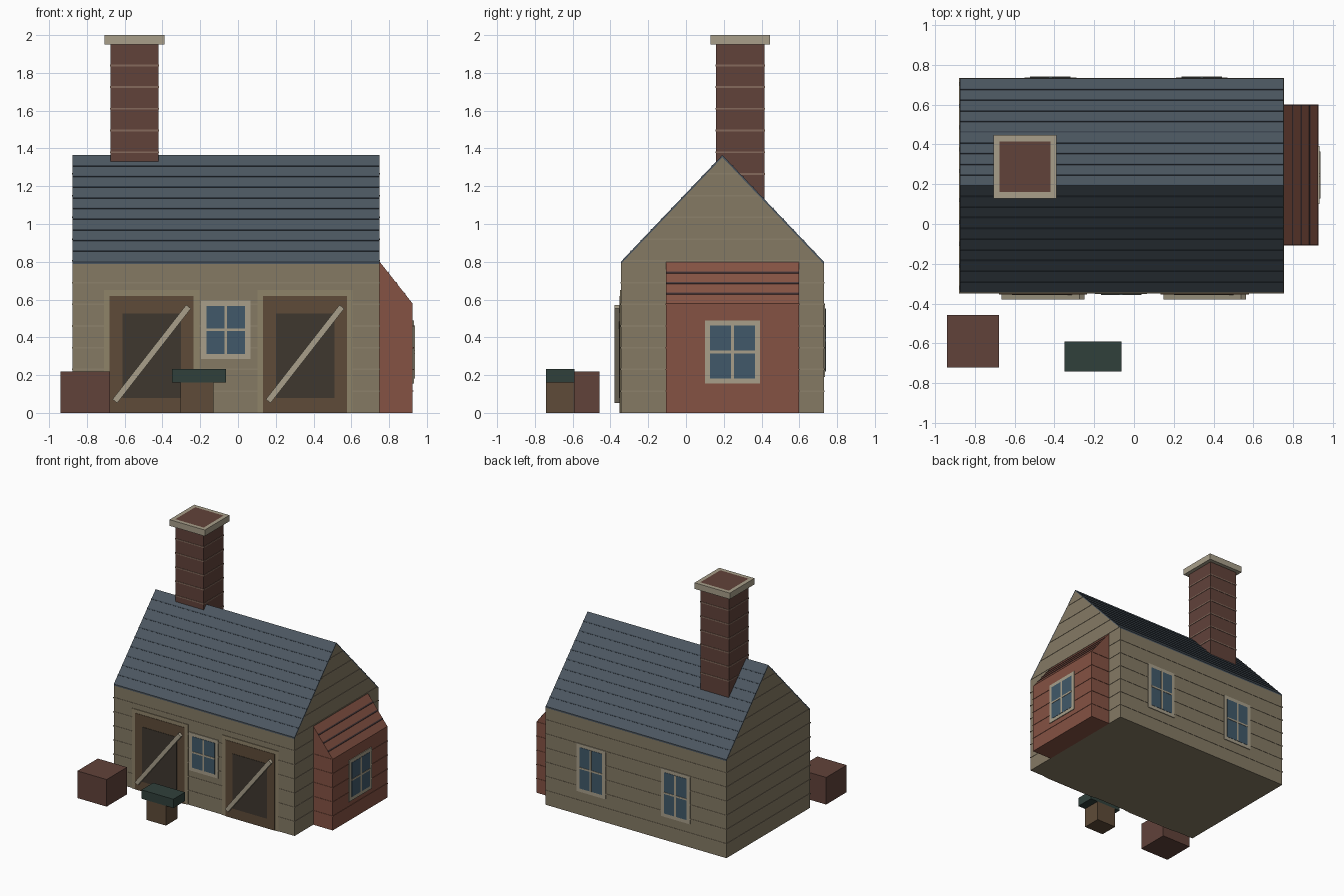
import bpy, math

if "Cube" in bpy.data.objects:
    bpy.data.objects.remove(bpy.data.objects["Cube"])

def material(name, hexa):
    m = bpy.data.materials.new(name)
    c = [int(hexa[i:i + 2], 16) / 255 for i in (0, 2, 4)]
    m.diffuse_color = [((v + 0.055) / 1.055) ** 2.4 if v > 0.04 else v / 12.92 for v in c] + [1]
    m.use_nodes = True
    m.node_tree.nodes["Principled BSDF"].inputs["Base Color"].default_value = m.diffuse_color
    return m

WALL = material("plaster", "857A64")
JOINT = material("wall_joint", "8C816B")
SLATE = material("slate", "4C5761")
SLATE_LINE = material("slate_line", "3B454F")
BRICK = material("red_brick", "855243")
DARK_BRICK = material("dark_brick", "61423A")
MORTAR = material("mortar", "856A5C")
BRICK_LINE = material("brick_line", "4A3A3C")
TRIM = material("trim", "A89F8A")
FRAME = material("door_frame", "8F8369")
WOOD = material("wood", "5E4B38")
SHADOW = material("dark_panel", "3E372F")
GLASS = material("glass", "41596A")
IRON = material("iron", "30403B")

def prism(name, pts, a, b, mat, axis="x"):
    """Extrude a profile: (y, z) points along x, or (x, z) points along y."""
    n = len(pts)
    if axis == "x":
        verts = [(t, p, z) for t in (a, b) for p, z in pts]
    else:
        verts = [(p, t, z) for t in (b, a) for p, z in pts]
    faces = [list(range(n))[::-1], list(range(n, 2 * n))]
    faces += [[i, (i + 1) % n, n + (i + 1) % n, n + i] for i in range(n)]
    me = bpy.data.meshes.new(name)
    me.from_pydata(verts, [], faces)
    me.materials.append(mat)
    ob = bpy.data.objects.new(name, me)
    bpy.context.collection.objects.link(ob)
    return ob

def box(name, x0, x1, y0, y1, z0, z1, mat):
    return prism(name, [(y0, z0), (y1, z0), (y1, z1), (y0, z1)], x0, x1, mat)

X0, X1, Y0, Y1 = -0.875, 0.75, -0.345, 0.73
EAVE, RIDGE, YR = 0.8, 1.365, 0.1925
SIDE = 0.925
STEP, E = 0.115, 0.003

def panel(name, face, u0, u1, z0, z1, depth, mat):
    """Thin plate standing proud of the front, back or right wall."""
    if face == "front":
        return box(name, u0, u1, Y0 - depth, Y0 + 0.01, z0, z1, mat)
    if face == "back":
        return box(name, u0, u1, Y1 - 0.01, Y1 + depth, z0, z1, mat)
    return box(name, SIDE - 0.01, SIDE + depth, u0, u1, z0, z1, mat)

def window(name, face, u0, u1, z0, z1):
    b, m = 0.028, 0.007
    uc, zc = (u0 + u1) / 2, (z0 + z1) / 2
    panel(name + "_frame", face, u0, u1, z0, z1, 0.006, TRIM)
    panel(name + "_glass", face, u0 + b, u1 - b, z0 + b, z1 - b, 0.008, GLASS)
    panel(name + "_mullion", face, uc - m, uc + m, z0 + b, z1 - b, 0.011, TRIM)
    panel(name + "_crossbar", face, u0 + b, u1 - b, zc - m, zc + m, 0.011, TRIM)

# Main house: gabled walls and slate roof skin
T = 0.012
prism("house_walls", [(Y0, 0), (Y1, 0), (Y1, EAVE - T), (YR, RIDGE - T), (Y0, EAVE - T)], X0, X1, WALL)
prism("roof", [(Y0, EAVE - T), (YR, RIDGE - T), (Y1, EAVE - T),
               (Y1, EAVE), (YR, RIDGE), (Y0, EAVE)], X0, X1, SLATE)

# Horizontal wall joints, narrowing up the gables
for k in range(1, 12):
    z = k * STEP
    h = 0.004
    if z < EAVE - 0.01:
        box(f"wall_joint_{k}", X0 - E, X1 + E, Y0 - E, Y1 + E, z - h, z + h, JOINT)
    else:
        w = (Y1 - YR) * (RIDGE - z) / (RIDGE - EAVE) - 0.012
        box(f"wall_joint_{k}", X0 - E, X1 + E, YR - w, YR + w, z - h, z + h, JOINT)

# Slate courses on both slopes
for k in range(1, 10):
    for s, tag in ((-1, "front"), (1, "back")):
        def on_slope(t, lift):
            return (YR + s * ((Y1 - YR) * t + lift * 0.7), RIDGE + (EAVE - RIDGE) * t + lift * 0.7)
        t = k / 10
        pts = [on_slope(t - 0.005, -0.004), on_slope(t + 0.005, -0.004),
               on_slope(t + 0.005, E), on_slope(t - 0.005, E)]
        prism(f"slate_course_{tag}_{k}", pts if s < 0 else pts[::-1], X0, X1, SLATE_LINE)

# Brick lean-to on the right
LOW = 0.578
prism("lean_to", [(X1 - 0.02, 0), (SIDE, 0), (SIDE, LOW), (X1, EAVE), (X1 - 0.02, EAVE)],
      -0.105, 0.597, BRICK, "y")
for k in range(1, 6):
    z = k * STEP
    box(f"lean_to_joint_{k}", X1, SIDE + E if z < LOW - 0.01 else SIDE, -0.105 - E, 0.597 + E,
        z - 0.003, z + 0.003, BRICK)
for k in range(1, 4):
    x = X1 + (SIDE - X1) * k / 4
    z = EAVE + (LOW - EAVE) * k / 4
    prism(f"lean_to_course_{k}", [(x - 0.003, z - 0.004), (x + 0.004, z - 0.012),
          (x + 0.006, z - 0.003), (x, z + 0.005)], -0.105, 0.597, BRICK_LINE, "y")

# Chimney with mortar courses and a rimmed cap
CX0, CX1, CY0, CY1 = -0.675, -0.42, 0.16, 0.415
box("chimney", CX0, CX1, CY0, CY1, 1.05, 2.0, DARK_BRICK)
for k in range(11, 17):
    z = k * STEP
    box(f"chimney_joint_{k}", CX0 - E, CX1 + E, CY0 - E, CY1 + E, z - 0.005, z + 0.005, MORTAR)
R = 0.031
box("cap_front", CX0 - R, CX1 + R, CY0 - R, CY0, 1.95, 2.0, TRIM)
box("cap_back", CX0 - R, CX1 + R, CY1, CY1 + R, 1.95, 2.0, TRIM)
box("cap_left", CX0 - R, CX0, CY0, CY1, 1.95, 2.0, TRIM)
box("cap_right", CX1, CX1 + R, CY0, CY1, 1.95, 2.0, TRIM)

# Two doors, each with a diagonal brace
for tag, c in (("left", -0.457), ("right", 0.355)):
    panel(f"door_frame_{tag}", "front", c - 0.252, c + 0.252, 0, 0.65, 0.005, FRAME)
    panel(f"door_{tag}", "front", c - 0.222, c + 0.222, 0, 0.62, 0.008, WOOD)
    panel(f"door_panel_{tag}", "front", c - 0.155, c + 0.155, 0.08, 0.525, 0.011, SHADOW)
    L = math.hypot(0.39, 0.5) / 2
    brace = box(f"door_brace_{tag}", -L, L, -0.014, 0.014, -0.016, 0.016, TRIM)
    brace.location = (c, Y0 - 0.019, 0.312)
    brace.rotation_euler[1] = -math.atan2(0.5, 0.39)

# Windows
window("front_window", "front", -0.195, 0.065, 0.285, 0.595)
window("lean_to_window", "right", 0.10, 0.392, 0.155, 0.49)
window("back_window_a", "back", 0.21, 0.47, 0.19, 0.58)
window("back_window_b", "back", -0.55, -0.29, 0.19, 0.58)

# Yard: crate and anvil on its block
box("crate", -0.94, -0.677, -0.72, -0.457, 0, 0.22, DARK_BRICK)
box("anvil_block", -0.305, -0.13, -0.74, -0.59, 0, 0.16, WOOD)
box("anvil_top", -0.35, -0.063, -0.74, -0.59, 0.16, 0.232, IRON)
